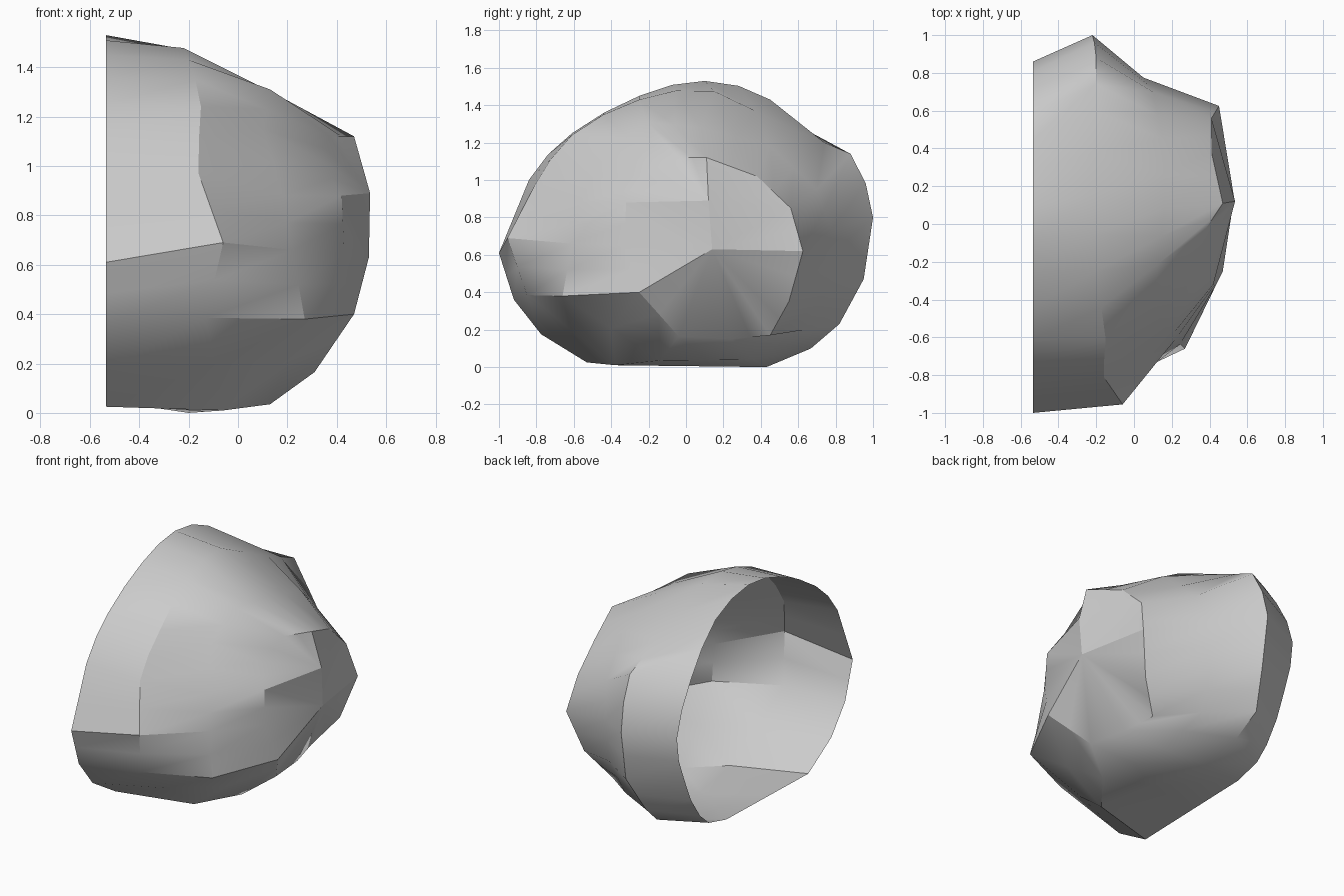
import bpy, bmesh
from mathutils import Vector

if "Cube" in bpy.data.objects:
    bpy.data.objects.remove(bpy.data.objects["Cube"])

# Cross-section loops of the half shell, each starting at the front and running over the top
open_rim = [(-0.535, y, z) for y, z in (
    (-1, .61), (-.84, 1), (-.61, 1.25), (-.25, 1.45), (.1, 1.53), (.45, 1.43),
    (.71, 1.13), (.86, .79), (.78, .48), (.615, .18), (.34, .05), (-.53, .025), (-.92, .36))]
inner_loop = [
    (-.06, -.955, .69), (-.16, -.81, .97), (-.15, -.61, 1.24), (-.2, -.25, 1.43),
    (-.23, .15, 1.475), (-.2, .6, 1.26), (-.2, .88, 1.14), (-.22, 1, .8),
    (-.22, .95, .47), (-.28, .82, .23), (-.2, .43, 0), (-.06, -.38, .01), (-.13, -.85, .385)]
middle_loop = [
    (.22, -.61, .66), (.18, -.57, .88), (.1, -.42, 1.15), (.13, -.21, 1.31),
    (.16, .08, 1.28), (.15, .45, 1.18), (.1, .7, .95), (.05, .775, .73),
    (.04, .76, .45), (0, .64, .2), (.07, .36, .04), (.13, -.14, .035), (.27, -.66, .38)]
side_loop = [
    (.43, -.33, .65), (.42, -.32, .88), (.34, -.25, 1.02), (.37, -.04, 1.12),
    (.47, .11, 1.12), (.41, .38, 1.02), (.41, .56, .85), (.45, .625, .62),
    (.37, .55, .35), (.23, .45, .17), (.27, .24, .15), (.31, -.04, .165), (.47, -.25, .4)]
upper_tip, lower_tip = (.535, .12, .89), (.53, .14, .63)


def refine(ring, rounded=()):
    """Add a midpoint to every segment, arched outward where it is rounded."""
    p = [Vector(q) for q in ring]
    out = []
    for i in range(len(p)):
        a, b, c, d = (p[(i + k) % len(p)] for k in (-1, 0, 1, 2))
        mid = (9 * (b + c) - a - d) / 16 if i in rounded else (b + c) / 2
        out += [b, mid]
    return out


rings = [refine(open_rim, (1, 2, 3, 4, 5, 6, 7, 8, 9, 11)),
         refine(inner_loop, (1, 2, 3, 6, 9)),
         refine(middle_loop), refine(side_loop)]

# Bridge the loops into one open shell
bm = bmesh.new()
loops = [[bm.verts.new(p) for p in ring] for ring in rings]
n = len(rings[0])
for a, b in zip(loops, loops[1:]):
    for i in range(n):
        j = (i + 1) % n
        bm.faces.new((a[i], b[i], b[j], a[j]))

# Close the side with two fans meeting along a short ridge
upper, lower = bm.verts.new(upper_tip), bm.verts.new(lower_tip)
side = loops[-1]
for i in range(n):
    bm.faces.new((side[i], upper if 2 <= i < 12 else lower, side[(i + 1) % n]))
bm.faces.new((side[2], lower, upper))
bm.faces.new((side[12], upper, lower))

mesh = bpy.data.meshes.new("half_shell")
bm.to_mesh(mesh)
bm.free()
shell = bpy.data.objects.new("half_shell", mesh)
bpy.context.collection.objects.link(shell)

# Smooth patches with sharp creases
bpy.context.view_layer.objects.active = shell
shell.select_set(True)
bpy.ops.object.shade_smooth_by_angle(angle=0.5236)
